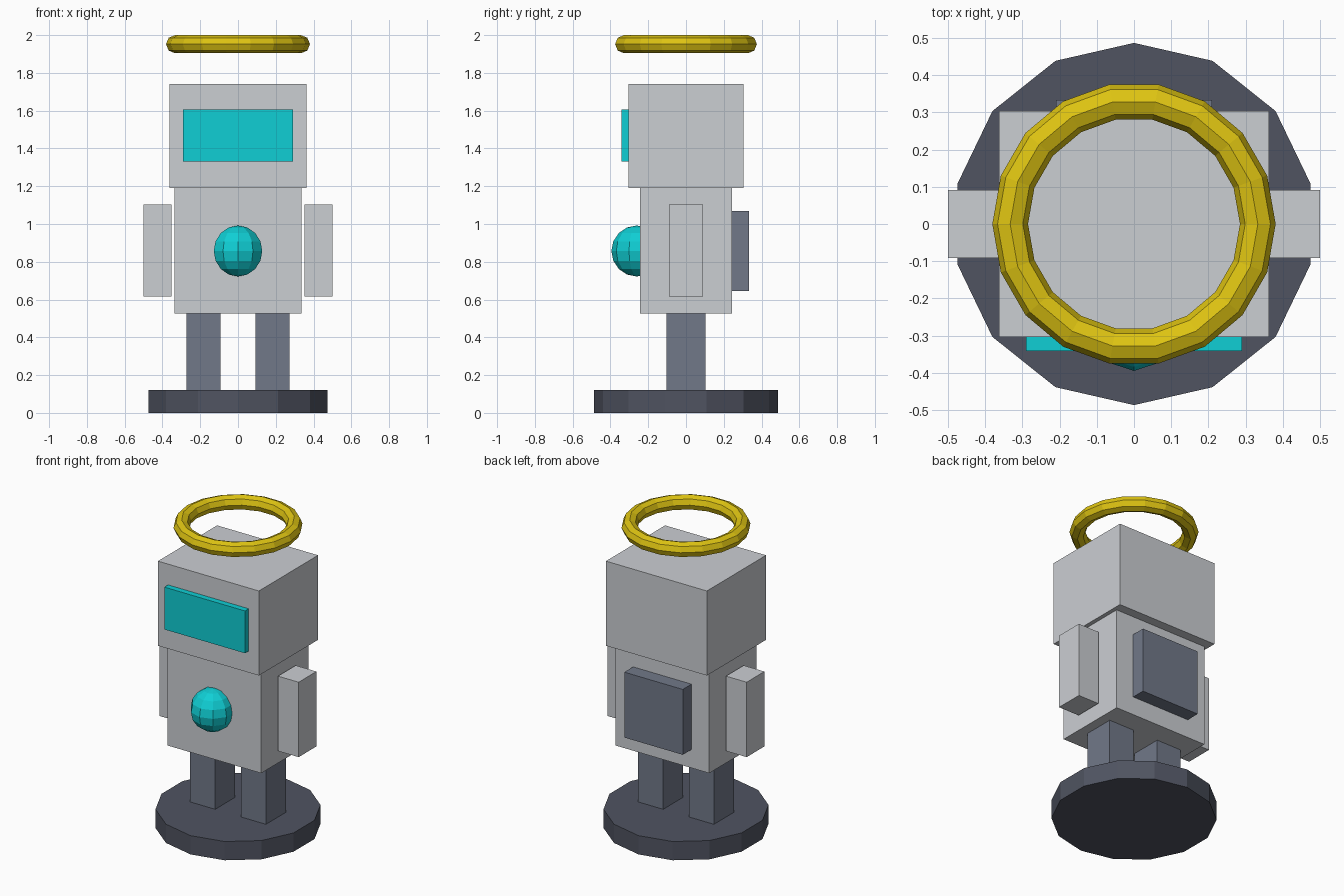
import bpy

cube = bpy.data.objects.get("Cube")
if cube:
    bpy.data.objects.remove(cube, do_unlink=True)


def make_material(name, r, g, b):
    mat = bpy.data.materials.new(name)
    mat.use_nodes = True
    mat.diffuse_color = (r, g, b, 1)
    mat.node_tree.nodes["Principled BSDF"].inputs["Base Color"].default_value = (r, g, b, 1)
    return mat


light_grey = make_material("light grey", 0.60, 0.62, 0.65)
slate = make_material("slate grey", 0.165, 0.19, 0.25)
dark_slate = make_material("dark slate", 0.08, 0.088, 0.12)
cyan = make_material("cyan", 0.005, 0.62, 0.66)
gold = make_material("gold", 0.73, 0.55, 0.006)


def finish(name, mat):
    obj = bpy.context.object
    obj.name = obj.data.name = name
    obj.data.materials.clear()
    obj.data.materials.append(mat)
    return obj


def box(name, mat, x, y, z):
    """Box spanning the given (low, high) range on each axis."""
    spans = (x, y, z)
    bpy.ops.mesh.primitive_cube_add(size=1, location=[(a + b) / 2 for a, b in spans])
    obj = finish(name, mat)
    obj.scale = [b - a for a, b in spans]
    bpy.ops.object.transform_apply(location=False, rotation=False, scale=True)
    return obj


# Round stand
bpy.ops.mesh.primitive_cylinder_add(vertices=14, radius=0.487, depth=0.122,
                                    location=(0, 0, 0.061))
finish("base", dark_slate)

# Torso, head and the parts mounted on them
box("body", light_grey, (-0.337, 0.337), (-0.243, 0.243), (0.525, 1.19))
box("head", light_grey, (-0.363, 0.363), (-0.304, 0.304), (1.19, 1.74))
box("visor", cyan, (-0.29, 0.29), (-0.342, -0.30), (1.33, 1.605))
box("backpack", slate, (-0.21, 0.21), (0.24, 0.333), (0.645, 1.07))

# Paired limbs
for side, s in (("left", 1), ("right", -1)):
    box(side + "_leg", slate, sorted((s * 0.092, s * 0.273)), (-0.103, 0.103), (0.12, 0.527))
    box(side + "_arm", light_grey, sorted((s * 0.351, s * 0.5)), (-0.091, 0.091), (0.615, 1.102))

# Chest light
bpy.ops.mesh.primitive_uv_sphere_add(segments=10, ring_count=8, radius=0.135,
                                     location=(0, -0.26, 0.857))
finish("chest_light", cyan)

# Floating ring above the head
bpy.ops.mesh.primitive_torus_add(major_segments=18, minor_segments=8, major_radius=0.333,
                                 minor_radius=0.048, location=(0, 0, 1.952))
finish("halo", gold)
